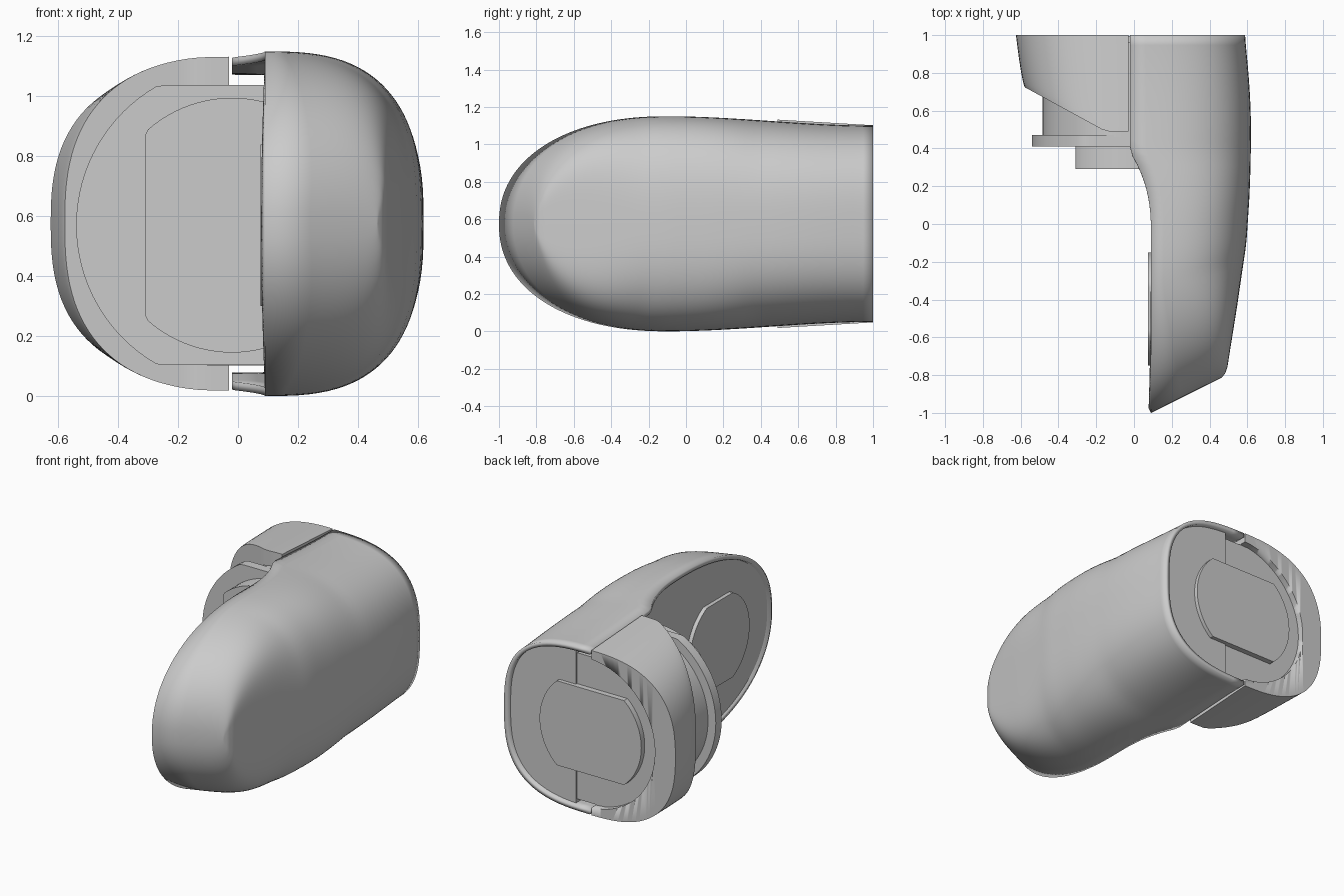
import bpy, bmesh, math

if "Cube" in bpy.data.objects:
    bpy.data.objects.remove(bpy.data.objects["Cube"])

CZ = 0.575  # height of the horizontal symmetry plane
SEG = 56


def lerp_table(table, t):
    for (a, va), (b, vb) in zip(table, table[1:]):
        if t <= b:
            f = max(0, (t - a) / (b - a))
            return va + (vb - va) * f
    return table[-1][1]


def clamp(v):
    return max(0.0, min(1.0, v))


def finish(name, bm, angle=30):
    bmesh.ops.remove_doubles(bm, verts=bm.verts, dist=0.0004)
    bmesh.ops.recalc_face_normals(bm, faces=bm.faces)
    me = bpy.data.meshes.new(name)
    bm.to_mesh(me)
    bm.free()
    ob = bpy.data.objects.new(name, me)
    bpy.context.collection.objects.link(ob)
    bpy.context.view_layer.objects.active = ob
    for o in bpy.context.selected_objects:
        o.select_set(False)
    ob.select_set(True)
    bpy.ops.object.shade_smooth_by_angle(angle=math.radians(angle))
    return ob


def half_section(x0, width, height, n):
    """Half superellipse from (x0, -height) round to (x0, +height)."""
    pts = []
    for j in range(SEG + 1):
        a = -math.pi / 2 + math.pi * j / SEG
        c, s = max(0, math.cos(a)), math.sin(a)
        if j in (0, SEG):
            c = 0
        pts.append((x0 + width * c ** (2 / n),
                    math.copysign(abs(s) ** (2 / n), s) * height if j != SEG // 2 else 0))
    return pts


def loft(name, rows, closed, caps, angle=30):
    bm = bmesh.new()
    vs = [[bm.verts.new(p) for p in r] for r in rows]
    for r, q in zip(vs, vs[1:]):
        for j in range(SEG):
            bm.faces.new((r[j], r[j + 1], q[j + 1], q[j]))
        if closed:
            bm.faces.new((r[SEG], r[0], q[0], q[SEG]))
    for c in caps:
        r = vs[c]
        for j in range(SEG // 2 - 1):
            bm.faces.new((r[j], r[j + 1], r[SEG - j - 1], r[SEG - j]))
        m = SEG // 2
        bm.faces.new((r[m - 1], r[m], r[m + 1]))
    return finish(name, bm, angle)


def disc(name, axis, center, radius, lo, hi, flat_u=9, flat_v=9):
    """Disc along x or y, with optional flats cut on its two sides."""
    bm = bmesh.new()
    rings = []
    for d in (lo, hi):
        ring = []
        for i in range(96):
            a = 2 * math.pi * i / 96
            u = max(-flat_u, min(flat_u, radius * math.cos(a))) + center
            v = max(-flat_v, min(flat_v, radius * math.sin(a))) + CZ - 0.005
            ring.append(bm.verts.new((u, d, v) if axis == 'y' else (d, u, v)))
        rings.append(ring)
        bm.faces.new(ring)
    for i in range(96):
        k = (i + 1) % 96
        bm.faces.new((rings[0][i], rings[0][k], rings[1][k], rings[1][i]))
    return finish(name, bm)


WIDTH = [(-1, .465), (-.985, .483), (-.95, .495), (-.6, .545), (-.2, .595), (.1, .611),
         (.3, .617), (.5, .62), (.65, .616), (.8, .606), (1, .587)]


def shell_row(t, inset, inner_x=None):
    if t < -.1:
        h = .575 * max(0, 1 - ((-.1 - t) / .9) ** 2.2) ** (1 / 2.2)
    else:
        f = clamp((t + .1) / 1.1)
        h = .575 - .05 * f * f * (3 - 2 * f)
    h = max(0, h - inset)
    w = sum(lerp_table(WIDTH, max(-1, min(1, t + d))) for d in (-.04, 0, .04)) / 3 if t > -.9 \
        else lerp_table(WIDTH, t)
    w -= inset
    x0 = .09 - .11 * clamp((t + .05) / .43) ** 2.5 if inner_x is None else inner_x
    n = 2.85 + 3.5 * clamp((-.3 - t) / .7) ** 1.5
    shear = .5 * clamp((.3 - t) / 1.3)
    return [(x, t + shear * (x - .09), CZ + z) for x, z in half_section(x0, w - x0, h, n)]


def stations(lo, hi, count=64):
    return [lo + (hi - lo) * (i / count) ** 1.7 for i in range(count + 1)]


# Outer cover: thin curved shell with a slanted nose
cover = loft("outer_cover", [shell_row(t, 0) for t in stations(-1, 1)], False, [])
mod = cover.modifiers.new("thickness", 'SOLIDIFY')
mod.thickness = .028
mod.offset = -1

# Filling inside the cover: flat inner face and recessed back panel
loft("inner_panel", [shell_row(t, .02, .1) for t in stations(-.985, .97)], True, [0, -1])

# Side housing with a slanted front
rows = []
for i in range(25):
    f = i / 24
    row = []
    for x, z in half_section(-.03, 1, 1, 2.6):
        u = -(x + .03)
        xx = -.03 + (-(x + .03)) * (.548 + .047 * f ** .7)
        front = .49 + .235 * clamp((-xx - .15) / .43)
        y = front + (1 - front) * f
        height = .557 - .03 * clamp((y - .49) / .51)
        row.append((xx, y, CZ + z * height))
    rows.append(row)
housing = loft("side_housing", rows, True, [0, -1])

# Round recess in the back of the housing
cutter = disc("recess_cutter", 'y', -.005, .475, .955, 1.1)
cutter.hide_render = True
cut = housing.modifiers.new("recess", 'BOOLEAN')
cut.operation = 'DIFFERENCE'
cut.object = cutter
cut.solver = 'EXACT'
bpy.context.view_layer.objects.active = housing
bpy.ops.object.modifier_apply(modifier=cut.name)
bpy.data.objects.remove(cutter)

# Swivel: barrel, collar, front boss and back plate
disc("swivel_barrel", 'y', -.005, .48, .46, .96, flat_v=.468)
disc("swivel_collar", 'y', -.005, .535, .41, .47, flat_v=.467)
disc("front_boss", 'y', -.02, .425, .29, .42, flat_u=.29)
disc("back_plate", 'y', -.02, .36, .95, .995, flat_v=.27)

# Low round pad with flats on the inner face
disc("inner_pad", 'x', -.45, .3, .075, .12, flat_v=.27)
